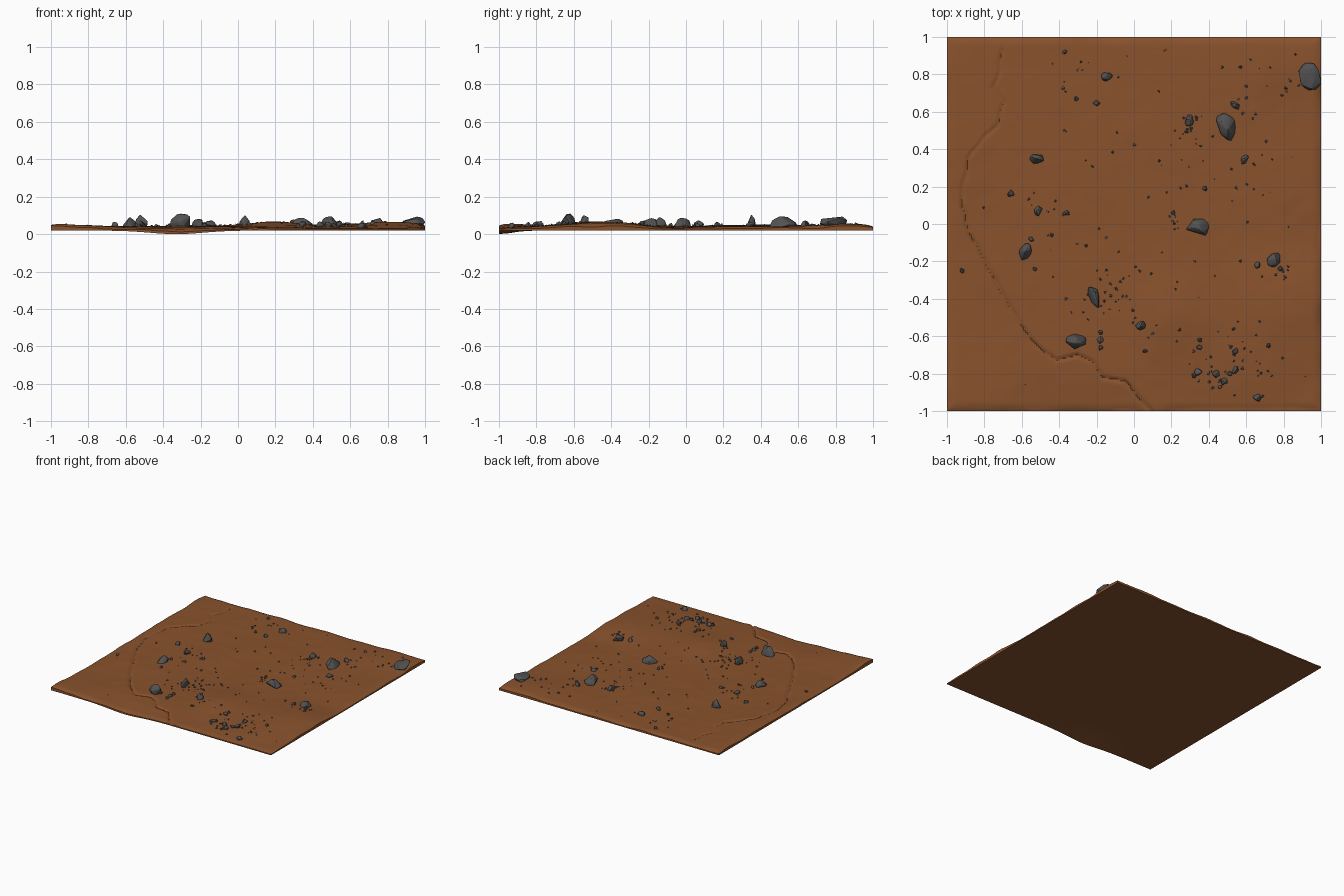
import bpy, bmesh, math, random
from mathutils import Vector, noise

random.seed(7)
if "Cube" in bpy.data.objects:
    bpy.data.objects.remove(bpy.data.objects["Cube"])


def make_material(name, color):
    mat = bpy.data.materials.new(name)
    mat.use_nodes = True
    mat.diffuse_color = color
    bsdf = next(n for n in mat.node_tree.nodes if n.type == 'BSDF_PRINCIPLED')
    bsdf.inputs["Base Color"].default_value = color
    bsdf.inputs["Roughness"].default_value = 0.9
    return mat


earth = make_material("red brown earth", (0.25, 0.085, 0.026, 1))
stone = make_material("dark grey stone", (0.085, 0.085, 0.085, 1))


def finish(bm, name, mat, angle):
    mesh = bpy.data.meshes.new(name)
    bm.to_mesh(mesh)
    bm.free()
    obj = bpy.data.objects.new(name, mesh)
    bpy.context.collection.objects.link(obj)
    mesh.materials.append(mat)
    bpy.ops.object.select_all(action='DESELECT')
    obj.select_set(True)
    bpy.context.view_layer.objects.active = obj
    bpy.ops.object.shade_smooth_by_angle(angle=math.radians(angle))
    return obj


# Crack path across the ground
crack = [Vector(p) for p in (
    (.11, -1.02), (.02, -.92), (-.05, -.84), (-.17, -.82), (-.22, -.74), (-.3, -.7),
    (-.42, -.73), (-.52, -.65), (-.62, -.52), (-.72, -.35), (-.8, -.2), (-.88, -.05),
    (-.92, .1), (-.91, .22), (-.88, .35), (-.8, .47), (-.72, .53), (-.7, .65),
    (-.75, .73), (-.72, .82), (-.71, .93))]

# Mounds and hollows: x, y, height, x radius, y radius
mounds = [(.18, -.5, .026, .17, .24), (.8, -.45, .024, .3, .25), (-1, -1, .015, .2, .25),
          (-.3, -1, -.014, .3, .14), (-.95, .5, .01, .2, .4), (.85, .85, .014, .3, .2),
          (.6, -1, -.01, .5, .15), (1, -.1, -.01, .3, .15), (.1, .5, .004, .4, .4)]


def bell(x, y, cx, cy, rx, ry):
    return math.exp(-((x - cx) / rx) ** 2 - ((y - cy) / ry) ** 2)


def crack_distance(x, y):
    p = Vector((x, y))
    p.x += 0.012 * noise.noise(Vector((x * 12, y * 12, 3)))
    best = 1.0
    for a, b in zip(crack, crack[1:]):
        t = max(0, min(1, (p - a).dot(b - a) / (b - a).length_squared))
        best = min(best, (p - a - (b - a) * t).length)
    return best


def ground_bottom(x, y):
    return 0.019 - 0.019 * bell(x, y, -.33, -1, .2, .1)


def ground_height(x, y):
    z = 0.041 + sum(h * bell(x, y, cx, cy, rx, ry) for cx, cy, h, rx, ry in mounds)
    z += 0.004 * noise.noise(Vector((x * 3, y * 3, 0)))
    z += 0.0015 * noise.noise(Vector((x * 11, y * 11, 5)))
    # Worn rim
    rim = max(0, 1 - (1 - max(abs(x), abs(y))) / 0.05)
    z -= 0.011 * rim * rim * (1 + noise.noise(Vector((x * 5, y * 5, 9))))
    return max(z, ground_bottom(x, y) + 0.008)


# Ground slab: detailed top, side walls and a simple underside
bm = bmesh.new()
bmesh.ops.create_grid(bm, x_segments=200, y_segments=200, size=1)
for v in bm.verts:
    x, y = v.co.xy
    depth = 0.011 if y < .1 else 0.007
    groove = depth * max(0, 1 - crack_distance(x, y) / 0.013)
    v.co.z = ground_height(x, y) - groove
rim_edges = [e for e in bm.edges if e.is_boundary]
walls = bmesh.ops.extrude_edge_only(bm, edges=rim_edges)["geom"]
for v in walls:
    if isinstance(v, bmesh.types.BMVert):
        v.co.z = ground_bottom(v.co.x, v.co.y)
bmesh.ops.recalc_face_normals(bm, faces=bm.faces[:])
bm.faces.ensure_lookup_table()
if bm.faces[0].normal.z < 0:
    bmesh.ops.reverse_faces(bm, faces=bm.faces[:])
under = bmesh.ops.create_grid(bm, x_segments=40, y_segments=40, size=1)["verts"]
for v in under:
    v.co.z = ground_bottom(v.co.x, v.co.y)
bmesh.ops.reverse_faces(bm, faces=list({f for v in under for f in v.link_faces}))
finish(bm, "ground", earth, 40)


def add_rock(bm, x, y, sx, sy, sz, turn, points, rounding):
    """Faceted stone: the hull of random points, sunk into the ground."""
    rock = bmesh.new()
    pts = [Vector(noise.random_unit_vector()) for _ in range(points)]
    pts = [Vector([random.gauss(0, 1) for _ in range(3)]).normalized() for _ in pts]
    lo = [min(p[i] for p in pts) for i in range(3)]
    hi = [max(p[i] for p in pts) for i in range(3)]
    for p in pts:
        rock.verts.new([2 * (p[i] - lo[i]) / (hi[i] - lo[i]) - 1 for i in range(3)])
    hull = bmesh.ops.convex_hull(rock, input=rock.verts[:])
    loose = {g for g in hull["geom_interior"] if isinstance(g, bmesh.types.BMVert)}
    bmesh.ops.delete(rock, geom=list(loose), context='VERTS')
    if rounding:
        bmesh.ops.bevel(rock, geom=rock.edges[:], offset=rounding, segments=2,
                        profile=0.5, affect='EDGES', clamp_overlap=True)
    base = ground_height(x, y)
    c, s = math.cos(math.radians(turn)), math.sin(math.radians(turn))
    for v in rock.verts:
        px, py, pz = v.co.x * sx, v.co.y * sy, v.co.z * sz
        v.co = (x + px * c - py * s, y + px * s + py * c,
                base + (pz if pz > 0 else pz * 0.35))
        v.co.x = min(v.co.x, 1)
    bmesh.ops.recalc_face_normals(rock, faces=rock.faces[:])
    part = bpy.data.meshes.new("part")
    rock.to_mesh(part)
    rock.free()
    bm.from_mesh(part)
    bpy.data.meshes.remove(part)


# Large rocks: x, y, half sizes, top above ground, turn
large = [(.94, .79, .055, .075, .04, 10), (.5, .52, .05, .075, .055, 30),
         (.34, -.02, .06, .053, .045, 20), (.75, -.19, .035, .042, .04, -30),
         (-.31, -.63, .055, .04, .067, -15), (-.21, -.39, .028, .06, .04, 20),
         (-.58, -.15, .033, .048, .05, -25), (-.52, .345, .037, .028, .065, -10),
         (.035, -.545, .028, .024, .05, 0), (-.145, .79, .03, .024, .032, 20),
         (.295, .555, .024, .032, .035, 0), (.59, .345, .028, .02, .022, 40),
         (.54, .635, .028, .016, .028, -30)]
for i, (x, y, sx, sy, sz, turn) in enumerate(large):
    bm = bmesh.new()
    add_rock(bm, x, y, sx, sy, sz, turn, 22, 0.08)
    finish(bm, f"large_rock_{i + 1}", stone, 35)

# Small rocks: x, y, radius
small = [(-.2, .645, .02), (-.66, .16, .018), (-.51, .07, .024), (-.55, -.08, .014),
         (.66, -.22, .02), (.78, -.24, .015), (.35, -.66, .016), (.35, -.62, .012),
         (.66, -.93, .021), (.54, -.68, .017), (.54, -.78, .022), (.51, -.8, .014),
         (.44, -.8, .022), (.48, -.84, .019), (.46, -.87, .012), (.34, -.79, .02),
         (.32, -.81, .014), (.72, -.65, .014), (.06, -.68, .011), (-.18, -.62, .016),
         (-.18, -.66, .013), (-.18, -.58, .012), (-.92, -.25, .014), (.21, .06, .012),
         (.38, .19, .013), (-.36, .06, .013), (-.53, -.24, .012), (-.37, .92, .014),
         (-.31, .67, .012), (.57, .84, .01), (-.44, -.06, .01)]
bm = bmesh.new()
for x, y, r in small:
    add_rock(bm, x, y, r, r * random.uniform(.8, 1.2), r * 1.3, random.uniform(0, 90), 14, 0.08)
finish(bm, "small_rocks", stone, 35)

# Pebbles: cluster centre, spread, count
clusters = [(-.14, -.36, .09, 34), (.5, -.78, .11, 45), (.31, .5, .05, 18),
            (-.5, .08, .09, 10), (.63, .25, .1, 10), (.7, .75, .12, 16),
            (.78, -.25, .06, 8), (.21, .02, .03, 6), (-.3, .74, .14, 10), (.2, 0, .5, 70)]
bm = bmesh.new()
for cx, cy, spread, count in clusters:
    for _ in range(count):
        x, y = random.gauss(cx, spread), random.gauss(cy, spread)
        if max(abs(x), abs(y)) < 0.95 and crack_distance(x, y) > 0.03:
            r = random.uniform(.003, .009)
            add_rock(bm, x, y, r, r, r, 0, 9, 0)
finish(bm, "pebbles", stone, 35)
